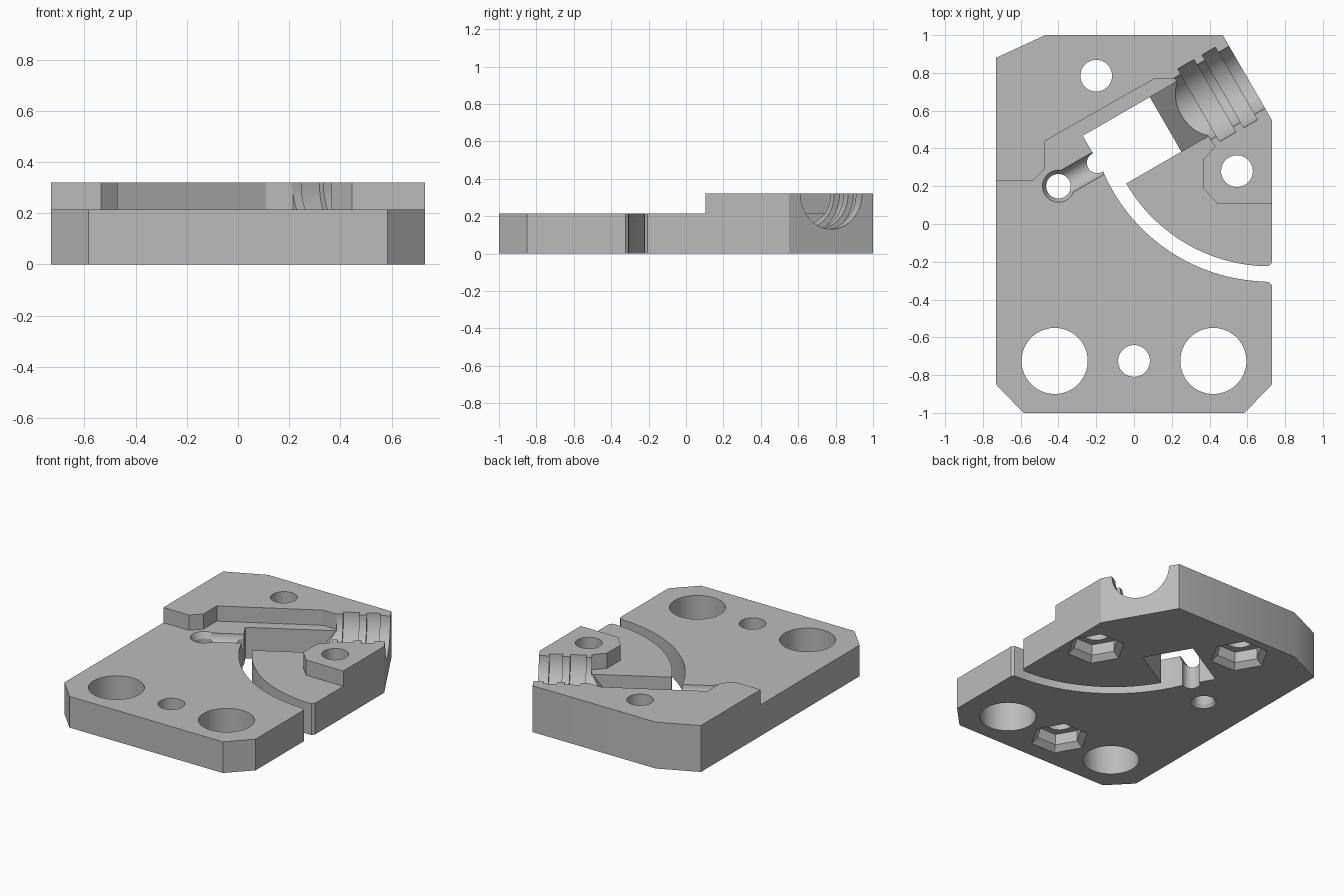
import bpy, bmesh, math
from mathutils import Matrix, Vector

if "Cube" in bpy.data.objects:
    bpy.data.objects.remove(bpy.data.objects["Cube"])

grey = bpy.data.materials.new("plain grey")
grey.use_nodes = True
colour = (0.5, 0.5, 0.5, 1)
grey.diffuse_color = colour
grey.node_tree.nodes["Principled BSDF"].inputs["Base Color"].default_value = colour

TOP, STEP = 0.32, 0.215
# Slanted frame: x runs along the threaded seat, origin at the small wire hole
SLANT = Matrix.Translation((-0.4, 0.2, 0)) @ Matrix.Rotation(math.radians(30), 4, 'Z')


def finish(bm, name):
    bmesh.ops.recalc_face_normals(bm, faces=bm.faces)
    mesh = bpy.data.meshes.new(name)
    bm.to_mesh(mesh)
    bm.free()
    mesh.materials.append(grey)
    obj = bpy.data.objects.new(name, mesh)
    bpy.context.collection.objects.link(obj)
    return obj


def prism(name, points, low, high, matrix=Matrix()):
    """Extrude a flat outline between two heights."""
    bm = bmesh.new()
    face = bm.faces.new([bm.verts.new((x, y, low)) for x, y in points])
    new = bmesh.ops.extrude_face_region(bm, geom=[face])["geom"]
    verts = [v for v in new if isinstance(v, bmesh.types.BMVert)]
    bmesh.ops.translate(bm, vec=(0, 0, high - low), verts=verts)
    bm.transform(matrix)
    return finish(bm, name)


def cone(name, r1, r2, low, high, matrix=Matrix(), sides=64):
    """Cylinder or cone along local z between two heights."""
    bm = bmesh.new()
    bmesh.ops.create_cone(bm, cap_ends=True, segments=sides, radius1=r1, radius2=r2,
                          depth=high - low,
                          matrix=matrix @ Matrix.Translation((0, 0, (low + high) / 2)))
    return finish(bm, name)


def at(x, y):
    return Matrix.Translation((x, y, 0))


# Block outline with clipped corners
block = prism("clamp_block", [(-0.73, 0.88), (-0.47, 1), (0.47, 1), (0.73, 0.55),
                              (0.73, -0.85), (0.585, -1), (-0.585, -1), (-0.73, -0.85)], 0, TOP)
cutters = []
cut = cutters.append

# Lower deck in front of the two raised pads
cut(prism("deck_cut", [(-0.9, 0.23), (-0.535, 0.23), (-0.47, 0.295), (-0.47, 0.44),
                       (0.11, 0.77), (0.215, 0.77), (0.4, 0.455), (0.43, 0.41),
                       (0.365, 0.34), (0.365, 0.19), (0.445, 0.105), (0.9, 0.105),
                       (0.9, -1.2), (-0.9, -1.2)], STEP, 0.5))

# Square through pocket with a ramp toward the seat
cut(prism("pocket_cut", [(0.245, -0.1), (0.655, -0.1), (0.655, 0), (0.815, STEP),
                         (0.815, 0.4), (0.245, 0.4)], -0.167, 0.167,
          SLANT @ Matrix.Rotation(math.radians(90), 4, 'X')))

# Half-round threaded seat: core bore plus ring grooves
along = SLANT @ Matrix.Translation((0, 0, TOP)) @ Matrix.Rotation(math.radians(90), 4, 'Y')
cut(cone("seat_bore", 0.19, 0.19, 0.7, 1.4, along))
for start, end in ((0.857, 0.957), (1.005, 1.088)):
    cut(cone("thread_groove", 0.222, 0.222, start, end, along))

# Wire hole, its countersinks, the channel and the notch by the pocket
cut(cone("wire_hole", 0.065, 0.065, -0.1, 0.5, SLANT, 48))
cut(cone("wire_countersink", 0.06, 0.09, STEP - 0.05, STEP + 0.01, SLANT, 48))
cut(cone("wire_lower_countersink", 0.085, 0.06, -0.01, 0.03, SLANT, 48))
groove = SLANT @ Matrix.Translation((0, 0, STEP)) @ Matrix.Rotation(math.radians(90), 4, 'Y')
cut(cone("wire_channel", 0.066, 0.066, 0, 0.3, groove, 48))
cut(cone("pocket_notch", 0.055, 0.055, -0.1, 0.5, SLANT @ at(0.24, 0.005), 48))

# Curved flexing slot, flared where it leaves the side
centre = Vector((0.72, 0.656))


def arc(radius, first, last, count=32):
    angles = [math.radians(first + (last - first) * i / count) for i in range(count + 1)]
    return [(centre.x + radius * math.cos(a), centre.y + radius * math.sin(a)) for a in angles]


flare = [(0.715, -0.308), (0.735, -0.33), (0.8, -0.33), (0.8, -0.2), (0.735, -0.2), (0.715, -0.222)]
cut(prism("curved_slot", arc(0.961, 203.7, 268) + flare + arc(0.88, 268, 203.7), -0.1, 0.5))

# Large round holes
for side in (-1, 1):
    cut(cone("rod_hole", 0.175, 0.175, -0.1, 0.5, at(side * 0.42, -0.725)))

# Bolt holes with chamfered hexagonal nut pockets underneath
for x, y in ((0, -0.725), (-0.2, 0.785), (0.545, 0.28)):
    spot = at(x, y)
    cut(cone("bolt_hole", 0.084, 0.084, -0.1, 0.5, spot, 48))
    hexagon = spot @ Matrix.Rotation(math.radians(30), 4, 'Z')
    cut(cone("nut_pocket", 0.145, 0.145, -0.1, 0.11, hexagon, 6))
    cut(cone("nut_chamfer", 0.195, 0.14, -0.01, 0.04, hexagon, 6))

# Carve everything out of the block
bpy.context.view_layer.objects.active = block
for cutter in cutters:
    cutter.hide_render = True
    mod = block.modifiers.new("carve", 'BOOLEAN')
    mod.operation = 'DIFFERENCE'
    mod.solver = 'EXACT'
    mod.object = cutter
    bpy.ops.object.modifier_apply(modifier=mod.name)
    bpy.data.objects.remove(cutter)

bpy.ops.object.select_all(action='DESELECT')
block.select_set(True)
bpy.ops.object.shade_smooth_by_angle(angle=math.radians(25))
